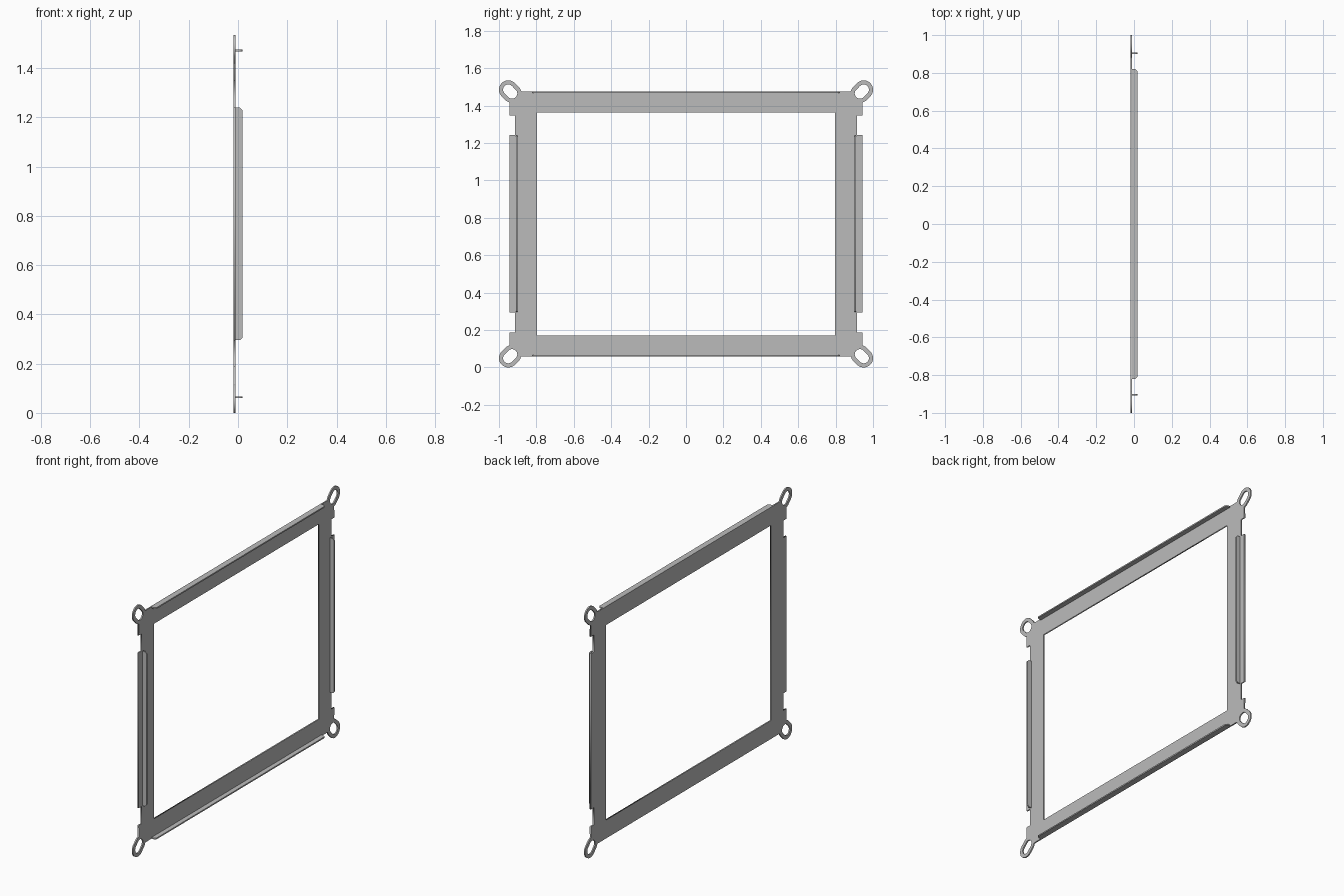
import bpy
from math import sin, cos, radians, pi

cube = bpy.data.objects.get("Cube")
if cube:
    bpy.data.objects.remove(cube, do_unlink=True)

MID_Z = 0.7675          # height of the frame's centre
HALF_X, SHEET = 0.018, 0.008
EAR_Y, EAR_Z = 0.94, 0.7075
SHIFT = 0.0099          # half length of the diagonal slot, per axis

metal = bpy.data.materials.new("grey metal")
metal.use_nodes = True
grey = (0.5, 0.5, 0.5, 1)
metal.diffuse_color = grey
metal.node_tree.nodes["Principled BSDF"].inputs["Base Color"].default_value = grey


def slot_arc(radius, start, end, step=7.5):
    """Points around a slot stretched along the outward diagonal."""
    points = []
    for i in range(int((end - start) / step) + 1):
        deg = start + i * step
        s = SHIFT if -45 <= deg <= 135 else -SHIFT
        a = radians(deg)
        points.append((EAR_Y + s + radius * cos(a), EAR_Z + s + radius * sin(a)))
    return points


def sheet(name, loops, depth, location, rotation):
    """Solid sheet from closed flat loops; inner loops become holes."""
    curve = bpy.data.curves.new(name, "CURVE")
    curve.dimensions = "2D"
    curve.fill_mode = "BOTH"
    curve.extrude = depth / 2
    for loop in loops:
        spline = curve.splines.new("POLY")
        spline.points.add(len(loop) - 1)
        for p, (u, v) in zip(spline.points, loop):
            p.co = (u, v, 0, 1)
        spline.use_cyclic_u = True
    temp = bpy.data.objects.new(name, curve)
    bpy.context.collection.objects.link(temp)
    bpy.context.view_layer.update()
    mesh = bpy.data.meshes.new_from_object(
        temp.evaluated_get(bpy.context.evaluated_depsgraph_get()))
    bpy.data.objects.remove(temp, do_unlink=True)
    mesh.materials.clear()
    mesh.materials.append(metal)
    obj = bpy.data.objects.new(name, mesh)
    obj.location, obj.rotation_euler = location, rotation
    bpy.context.collection.objects.link(obj)
    return obj


def rect(u, v):
    return [(-u, -v), (u, -v), (u, v), (-u, v)]


# Quarter outline: side strip, notch, corner tab, round ear
quarter = [(0.944, 0.475), (0.915, 0.475), (0.915, 0.58), (0.944, 0.58)]
quarter += slot_arc(0.05, -75, 170) + [(0.875, 0.708)]
half = quarter + [(-u, v) for u, v in reversed(quarter)]
outline = half + [(u, -v) for u, v in reversed(half)]

# Flat frame with window and four ear slots
hole = slot_arc(0.028, -45, 307.5)
loops = [outline, rect(0.796, 0.596)]
loops += [[(a * u, b * v) for u, v in hole] for a in (1, -1) for b in (1, -1)]
UPRIGHT = (pi / 2, 0, pi / 2)
sheet("frame_plate", loops, SHEET, (-HALF_X + SHEET / 2, 0, MID_Z), UPRIGHT)


# Bent flanges with clipped outer corners
def flange_loop(half_length):
    base, tip, clip = -HALF_X + SHEET, HALF_X, 0.01
    return [(-half_length, base), (half_length, base), (half_length, tip - clip),
            (half_length - clip, tip), (clip - half_length, tip),
            (-half_length, tip - clip)]


for name, side in (("top_flange", 1), ("bottom_flange", -1)):
    sheet(name, [flange_loop(0.82)], SHEET,
          (0, 0, MID_Z + side * 0.704), (0, 0, -pi / 2))
for name, side in (("back_flange", 1), ("front_flange", -1)):
    sheet(name, [flange_loop(0.472)], SHEET,
          (0, side * 0.905, MID_Z), (0, pi / 2, pi / 2)).rotation_euler = (pi / 2, pi / 2, 0)
